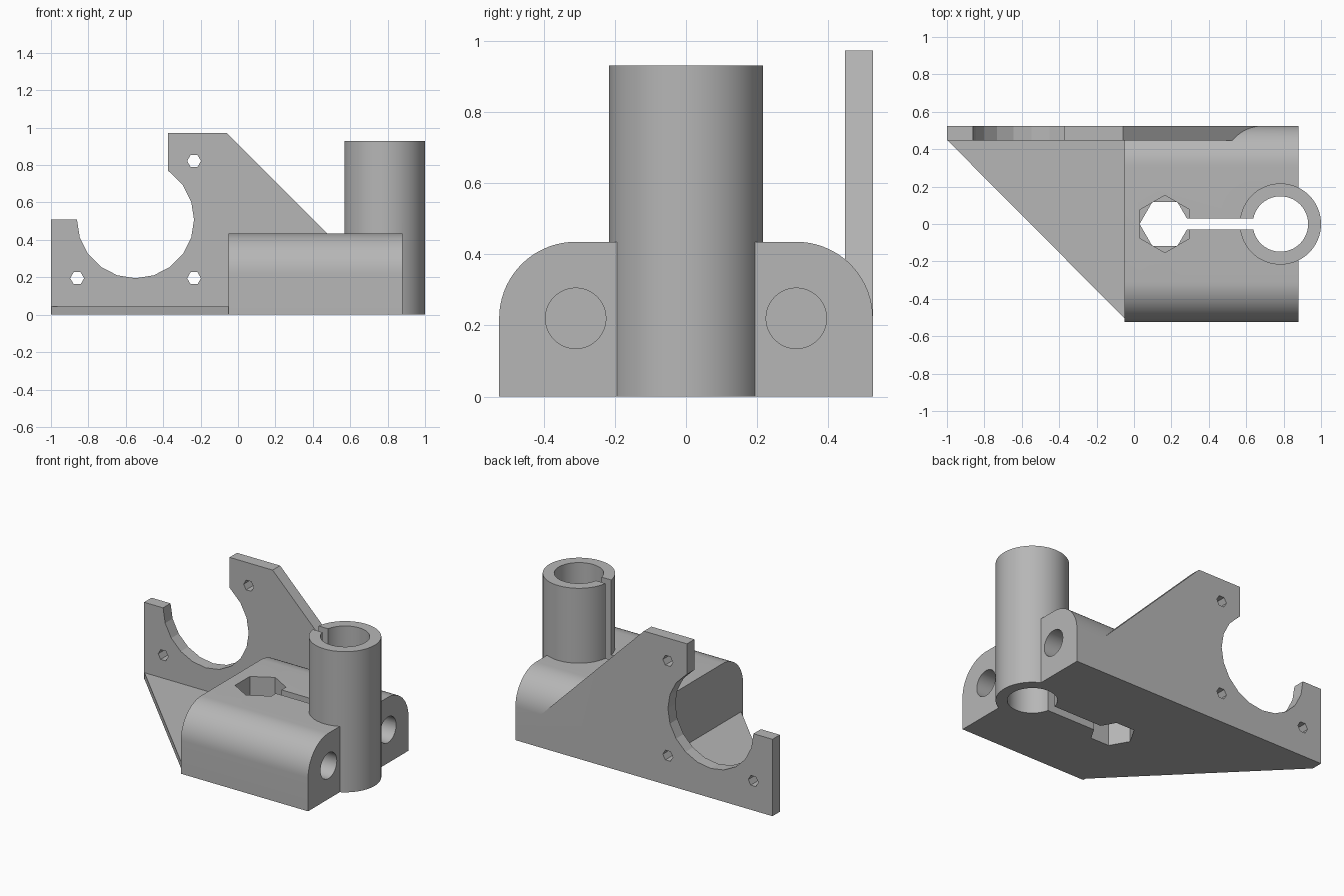
import bpy, bmesh, math
from mathutils import Vector

cube = bpy.data.objects.get("Cube")
if cube:
    bpy.data.objects.remove(cube, do_unlink=True)

GREY = (0.47, 0.47, 0.47, 1.0)
mat = bpy.data.materials.new("plain grey")
mat.use_nodes = True
mat.diffuse_color = GREY
mat.node_tree.nodes["Principled BSDF"].inputs["Base Color"].default_value = GREY


def arc(cx, cy, r, start, end, steps):
    """Points along an arc, angles in degrees."""
    angles = [math.radians(start + (end - start) * i / steps) for i in range(steps + 1)]
    return [(cx + r * math.cos(a), cy + r * math.sin(a)) for a in angles]


def ring(cx, cy, r, sides, turn=0):
    return arc(cx, cy, r, turn, turn + 360, sides)[:-1]


def prism(name, outline, axis, low, high):
    """Extrude a closed 2D outline along x, y or z."""
    place = {"x": lambda p, d: Vector((d, p[0], p[1])),
             "y": lambda p, d: Vector((p[0], d, p[1])),
             "z": lambda p, d: Vector((p[0], p[1], d))}[axis]
    bm = bmesh.new()
    face = bm.faces.new([bm.verts.new(place(p, low)) for p in outline])
    moved = bmesh.ops.extrude_face_region(bm, geom=[face])["geom"]
    shift = place((0, 0), high - low)
    bmesh.ops.translate(bm, vec=shift, verts=[v for v in moved if isinstance(v, bmesh.types.BMVert)])
    bmesh.ops.recalc_face_normals(bm, faces=bm.faces)
    mesh = bpy.data.meshes.new(name)
    bm.to_mesh(mesh)
    bm.free()
    mesh.materials.append(mat)
    obj = bpy.data.objects.new(name, mesh)
    bpy.context.collection.objects.link(obj)
    return obj


def combine(target, other, operation):
    """Apply a boolean and discard the second object."""
    mod = target.modifiers.new(operation, "BOOLEAN")
    mod.operation = operation
    mod.solver = "EXACT"
    mod.object = other
    bpy.context.view_layer.objects.active = target
    bpy.ops.object.modifier_apply(modifier=mod.name)
    bpy.data.objects.remove(other, do_unlink=True)


# Clamp block with rounded upper edges
profile = [(-0.525, 0), (0.525, 0)]
profile += arc(0.31, 0.22, 0.215, 0, 90, 18) + arc(-0.31, 0.22, 0.215, 90, 180, 18)
bracket = prism("mounting_bracket", profile, "x", -0.05, 0.88)

# Vertical tube
POST_X = 0.783
post = prism("tube", ring(POST_X, 0, 0.217, 72), "z", 0, 0.93)
combine(bracket, post, "UNION")

# Thin triangular base web
web = prism("base_web", [(-1, 0.525), (-1, 0.45), (-0.05, -0.505), (0, -0.505), (0, 0.525)],
            "z", 0, 0.043)
combine(bracket, web, "UNION")

# Upright plate with open round cut-out and sloping edge
outline = [(-1, 0), (-1, 0.508)]
outline += arc(-0.548, 0.508, 0.313, 180, 414, 13)
outline += [(-0.375, 0.77), (-0.375, 0.972), (-0.06, 0.972), (0.88, 0.032), (0.88, 0)]
plate = prism("upright_plate", outline, "y", 0.447, 0.525)
combine(bracket, plate, "UNION")

# Tube bore, clamp slot, nut pocket and bolt holes
cutters = [
    prism("bore", ring(POST_X, 0, 0.148, 64), "z", -0.1, 1.1),
    prism("slot", [(0.165, -0.03), (POST_X, -0.03), (POST_X, 0.03), (0.165, 0.03)], "z", -0.1, 1.1),
    prism("lower_hex", ring(0.165, 0, 0.135, 6), "z", -0.1, 0.3),
    prism("nut_pocket", ring(0.165, 0, 0.153, 6, 30), "z", 0.2, 0.6),
]
for y in (-0.31, 0.31):
    cutters.append(prism("rod_hole", ring(y, 0.22, 0.085, 48), "x", 0.03, 1.0))
for x, z in ((-0.86, 0.195), (-0.235, 0.195), (-0.235, 0.822)):
    cutters.append(prism("screw_hole", ring(x, z, 0.037, 6), "y", 0.4, 0.6))
for cutter in cutters:
    combine(bracket, cutter, "DIFFERENCE")

# Smooth round surfaces, crisp edges elsewhere
bpy.ops.object.select_all(action="DESELECT")
bracket.select_set(True)
bpy.context.view_layer.objects.active = bracket
bpy.ops.object.shade_smooth_by_angle(angle=math.radians(15))
